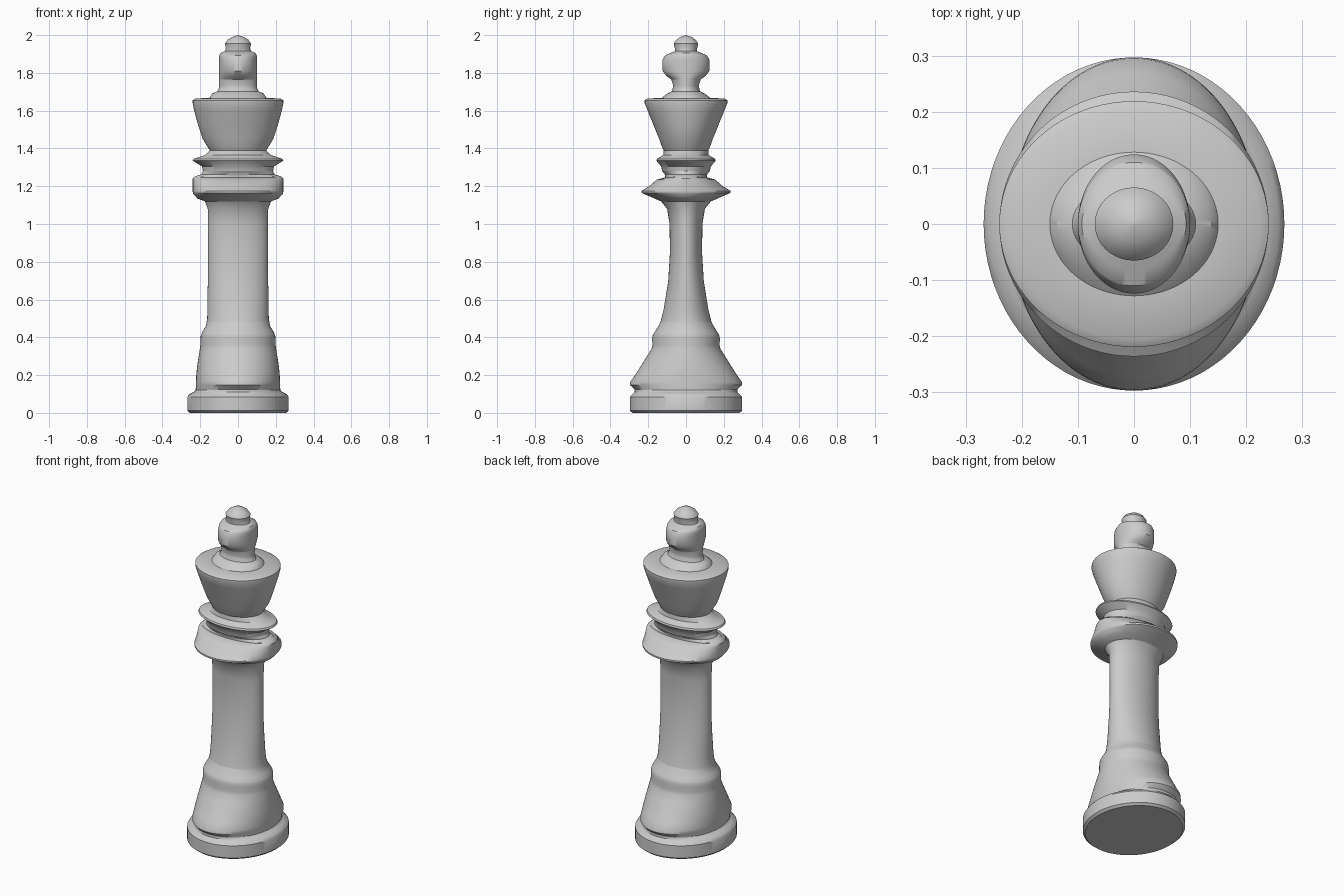
import bpy, bmesh, math

SEGMENTS = 80

# Front profile: (height, half width in x)
FRONT = [(0, .255), (.012, .268), (.085, .268), (.10, .258), (.112, .232), (.12, .224),
         (.2, .221), (.25, .216), (.35, .2), (.41, .197), (.43, .188), (.46, .17), (.5, .163),
         (.8, .158), (1.08, .16), (1.12, .175), (1.135, .215), (1.16, .237), (1.17, .24),
         (1.24, .24), (1.252, .228), (1.262, .195), (1.28, .186), (1.305, .19), (1.335, .24),
         (1.345, .235), (1.365, .175), (1.39, .15), (1.40, .156), (1.45, .187), (1.52, .21),
         (1.6, .232), (1.64, .24), (1.655, .24), (1.664, .225), (1.668, .15), (1.69, .137),
         (1.702, .11), (1.72, .1), (1.89, .1), (1.905, .093), (1.915, .07), (1.93, .064),
         (1.955, .07), (1.975, .055), (1.99, .03), (2, .001)]
# Side profile: (height, half width in y)
SIDE = [(0, .283), (.012, .297), (.085, .297), (.11, .272), (.125, .272), (.148, .297),
        (.165, .295), (.2, .27), (.25, .238), (.3, .207), (.34, .182), (.36, .177), (.39, .18),
        (.415, .175), (.44, .158), (.48, .135), (.55, .118), (.7, .094), (.85, .085),
        (1, .087), (1.08, .1), (1.12, .132), (1.145, .19), (1.165, .236), (1.175, .236),
        (1.2, .195), (1.235, .155), (1.247, .11), (1.262, .112), (1.28, .126), (1.305, .132),
        (1.335, .157), (1.345, .153), (1.365, .12), (1.39, .118), (1.40, .124), (1.45, .142),
        (1.6, .203), (1.64, .219), (1.655, .219), (1.664, .205), (1.668, .128), (1.69, .1),
        (1.702, .075), (1.73, .067), (1.765, .078), (1.785, .105), (1.81, .124), (1.87, .124),
        (1.893, .11), (1.908, .075), (1.915, .058), (1.93, .059), (1.955, .065), (1.975, .052),
        (1.99, .03), (2, .001)]


def sample(profile, z):
    """Linear lookup of a profile."""
    for (z0, r0), (z1, r1) in zip(profile, profile[1:]):
        if z <= z1:
            return r0 + (r1 - r0) * (z - z0) / (z1 - z0)
    return profile[-1][1]


HEIGHTS = sorted({z for z, _ in FRONT + SIDE})


def loft(name, low, high):
    """Skin oval rings between two heights; close only the outer ends."""
    bm = bmesh.new()
    rings = []
    for z in [h for h in HEIGHTS if low <= h <= high]:
        a, b = sample(FRONT, z), sample(SIDE, z)
        rings.append([bm.verts.new((a * math.cos(t), b * math.sin(t), z))
                      for t in (2 * math.pi * i / SEGMENTS for i in range(SEGMENTS))])
    for lower, upper in zip(rings, rings[1:]):
        for i in range(SEGMENTS):
            j = (i + 1) % SEGMENTS
            bm.faces.new((lower[i], lower[j], upper[j], upper[i]))
    if low == 0:
        bm.faces.new(rings[0][::-1])
    if high == 2:
        bm.faces.new(rings[-1])
    mesh = bpy.data.meshes.new(name)
    bm.to_mesh(mesh)
    bm.free()
    obj = bpy.data.objects.new(name, mesh)
    bpy.context.collection.objects.link(obj)
    bpy.ops.object.select_all(action='DESELECT')
    obj.select_set(True)
    bpy.context.view_layer.objects.active = obj
    bpy.ops.object.shade_smooth_by_angle(angle=math.radians(35))


# Parts stacked from the foot to the knob, split at the creases
PARTS = [("foot", 0, .12), ("pedestal", .12, .48), ("shaft", .48, 1.12),
         ("lower_collar", 1.12, 1.28), ("upper_collar", 1.28, 1.39),
         ("crown", 1.39, 1.668), ("finial_neck", 1.668, 1.765),
         ("finial", 1.765, 1.915), ("knob", 1.915, 2)]
for part in PARTS:
    loft(*part)
